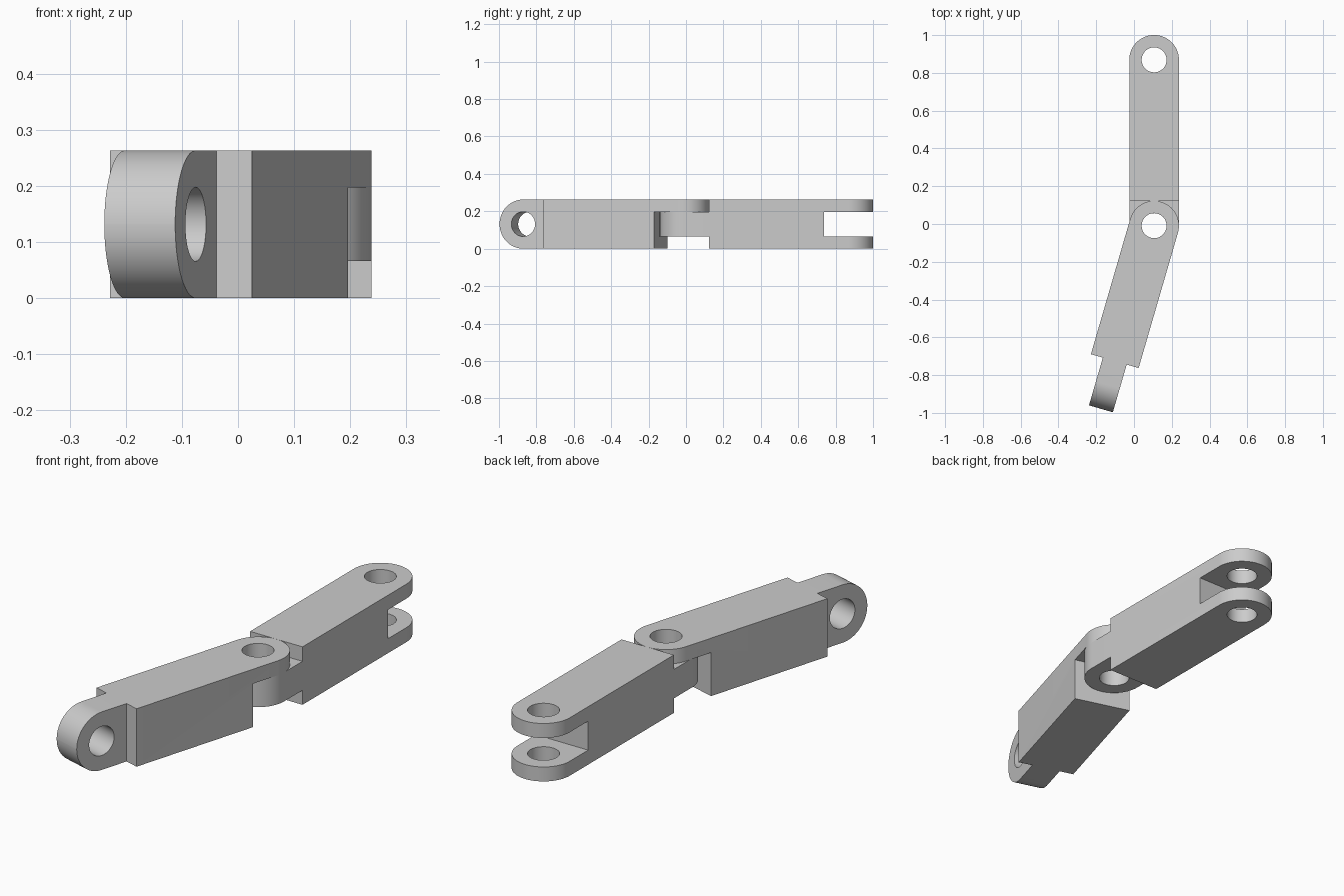
import bpy, bmesh
from math import sin, cos, pi, radians

if "Cube" in bpy.data.objects:
    bpy.data.objects.remove(bpy.data.objects["Cube"])

R = 0.1315            # half the width and half the height of a link
H = 2 * R
SPAN = 0.878          # distance between the two pin holes
HOLE = 0.066
LOW, HIGH = R / 2, R * 1.5   # heights of the tongue and slot faces
STEPS = 32

grey = bpy.data.materials.new("plain grey")
grey.use_nodes = True
colour = (0.6, 0.6, 0.6, 1)
grey.diffuse_color = colour
grey.node_tree.nodes["Principled BSDF"].inputs["Base Color"].default_value = colour


def add_object(name, bm):
    bmesh.ops.recalc_face_normals(bm, faces=bm.faces)
    mesh = bpy.data.meshes.new(name)
    bm.to_mesh(mesh)
    bm.free()
    mesh.materials.append(grey)
    obj = bpy.data.objects.new(name, mesh)
    bpy.context.collection.objects.link(obj)
    return obj


def arc(y, start):
    """Half circle of plan points around (0, y)."""
    angles = [start + pi * i / STEPS for i in range(STEPS + 1)]
    return [(R * cos(a), y + R * sin(a)) for a in angles]


def extrude_plan(points):
    bm = bmesh.new()
    face = bm.faces.new([bm.verts.new((x, y, 0)) for x, y in points])
    top = bmesh.ops.extrude_face_region(bm, geom=[face])["geom"]
    verts = [v for v in top if isinstance(v, bmesh.types.BMVert)]
    bmesh.ops.translate(bm, verts=verts, vec=(0, 0, H))
    return bm


def box_cutter(y0, y1, z0, z1):
    bm = bmesh.new()
    bmesh.ops.create_cube(bm, size=1)
    bmesh.ops.scale(bm, verts=bm.verts, vec=(1, y1 - y0, z1 - z0))
    bmesh.ops.translate(bm, verts=bm.verts, vec=(0, (y0 + y1) / 2, (z0 + z1) / 2))
    return add_object("box_cutter", bm)


def hole_cutter(y, sideways=False):
    bm = bmesh.new()
    bmesh.ops.create_cone(bm, cap_ends=True, segments=2 * STEPS,
                          radius1=HOLE, radius2=HOLE, depth=1)
    cutter = add_object("hole_cutter", bm)
    cutter.location = (0, y, R)
    if sideways:
        cutter.rotation_euler.y = pi / 2
    return cutter


def cut(obj, cutters):
    for c in cutters:
        c.hide_render = True
        mod = obj.modifiers.new("cut", "BOOLEAN")
        mod.operation, mod.solver, mod.object = "DIFFERENCE", "EXACT", c
    bpy.context.view_layer.update()
    graph = bpy.context.evaluated_depsgraph_get()
    mesh = bpy.data.meshes.new_from_object(obj.evaluated_get(graph))
    obj.modifiers.clear()
    obj.data = mesh
    for c in cutters:
        bpy.data.objects.remove(c)


# Back link: tongue at the joint, fork at the far end
back_link = add_object("back_link", extrude_plan(arc(SPAN, 0) + arc(0, pi)))
cut(back_link, [
    box_cutter(-1, R, -1, LOW),
    box_cutter(-1, R, HIGH, 1),
    box_cutter(SPAN - R, 2, LOW, HIGH),
    hole_cutter(0),
    hole_cutter(SPAN),
])

# Front link: single upper prong at the joint, narrow upright lug at the far end
tip, shoulder, half = SPAN + R, SPAN - R, R / 2
plan = arc(0, pi) + [(R, shoulder), (half, shoulder), (half, tip),
                     (-half, tip), (-half, shoulder), (-R, shoulder)]
bm = extrude_plan(plan)
tip_edges = [e for e in bm.edges
             if all(abs(v.co.y - tip) < 1e-4 for v in e.verts)
             and abs(e.verts[0].co.z - e.verts[1].co.z) < 1e-4]
bmesh.ops.bevel(bm, geom=tip_edges, offset=R * 0.999, offset_type="OFFSET",
                segments=STEPS // 2, profile=0.5, affect="EDGES")
front_link = add_object("front_link", bm)
cut(front_link, [
    box_cutter(-1, R, -1, HIGH),
    hole_cutter(0),
    hole_cutter(SPAN, sideways=True),
])

# Hinge both links about the shared pin position
for link, turn in ((back_link, 0), (front_link, 163.8)):
    link.location = (0.1065, -0.009, 0)
    link.rotation_euler.z = radians(turn)

bpy.ops.object.select_all(action="DESELECT")
for link in (back_link, front_link):
    link.select_set(True)
bpy.context.view_layer.objects.active = back_link
bpy.ops.object.shade_smooth_by_angle(angle=radians(30))
